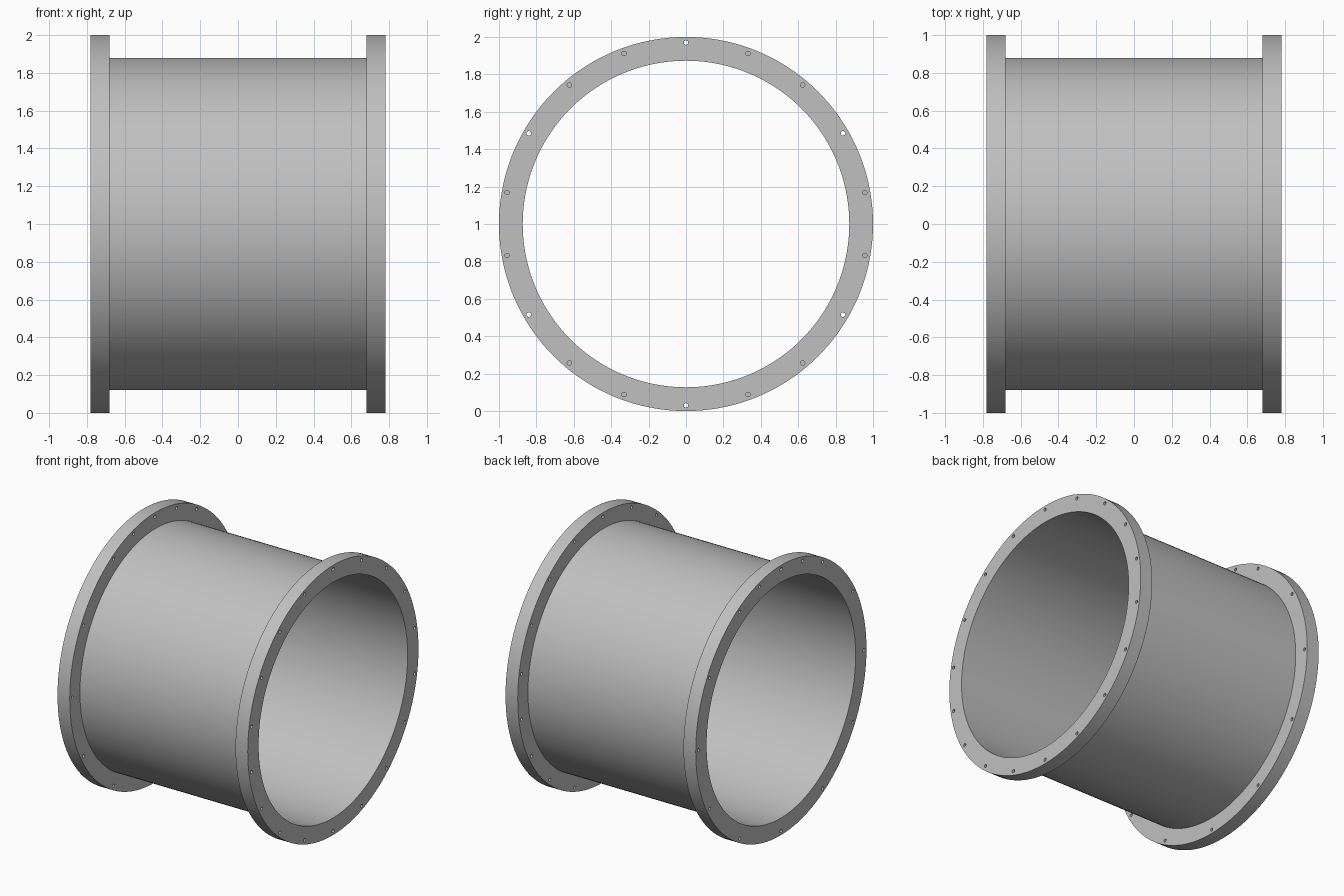
import bpy
import bmesh
import math
from mathutils import Matrix, Vector

if "Cube" in bpy.data.objects:
    bpy.data.objects.remove(bpy.data.objects["Cube"], do_unlink=True)

BORE, PIPE, RIM = 0.873, 0.88, 1.0       # radii
PIPE_END, FLANGE_END = 0.68, 0.78        # distances along x
BOLT_CIRCLE, BOLT_RADIUS = 0.97, 0.012
CENTRE = Vector((0, 0, 1))

grey = bpy.data.materials.new("steel grey")
grey.use_nodes = True
colour = (0.53, 0.53, 0.53, 1)
grey.diffuse_color = colour
grey.node_tree.nodes["Principled BSDF"].inputs["Base Color"].default_value = colour


def add_object(name, bm):
    bmesh.ops.recalc_face_normals(bm, faces=bm.faces)
    mesh = bpy.data.meshes.new(name)
    bm.to_mesh(mesh)
    bm.free()
    mesh.materials.append(grey)
    obj = bpy.data.objects.new(name, mesh)
    bpy.context.collection.objects.link(obj)
    return obj


def ring(name, x0, x1, inner, outer, steps=144):
    """Rectangular profile spun around the x axis."""
    bm = bmesh.new()
    profile = [(x0, inner), (x1, inner), (x1, outer), (x0, outer)]
    verts = [bm.verts.new((x, 0, 1 + r)) for x, r in profile]
    edges = [bm.edges.new((verts[i], verts[i - 1])) for i in range(4)]
    bmesh.ops.spin(bm, geom=verts + edges, cent=CENTRE, axis=(1, 0, 0),
                   angle=math.tau, steps=steps, use_merge=True)
    bmesh.ops.remove_doubles(bm, verts=bm.verts, dist=1e-5)
    return add_object(name, bm)


def drill(obj, x, angles):
    """Cut bolt holes at the given angles from the top."""
    bm = bmesh.new()
    for a in angles:
        t = math.radians(a)
        spot = CENTRE + Vector((x, BOLT_CIRCLE * math.sin(t), BOLT_CIRCLE * math.cos(t)))
        bmesh.ops.create_cone(
            bm, cap_ends=True, segments=16, radius1=BOLT_RADIUS, radius2=BOLT_RADIUS,
            depth=0.3, matrix=Matrix.Translation(spot) @ Matrix.Rotation(math.pi / 2, 4, "Y"))
    cutter = add_object("hole_cutter", bm)
    cutter.hide_render = True
    mod = obj.modifiers.new("bolt holes", "BOOLEAN")
    mod.operation, mod.solver, mod.object = "DIFFERENCE", "EXACT", cutter
    bpy.context.view_layer.objects.active = obj
    bpy.ops.object.modifier_apply(modifier=mod.name)
    bpy.data.objects.remove(cutter, do_unlink=True)


# Thin tube between the two flanges
pipe = ring("pipe_wall", -PIPE_END, PIPE_END, BORE, PIPE)

# End flanges, each with its own bolt pattern
left_flange = ring("left_flange", PIPE_END, FLANGE_END, BORE, RIM)
drill(left_flange, FLANGE_END, range(0, 360, 20))
right_flange = ring("right_flange", -FLANGE_END, -PIPE_END, BORE, RIM)
drill(right_flange, -FLANGE_END, [*range(0, 360, 30), -15, 15])

# Smooth curved walls, crisp rims
bpy.ops.object.select_all(action="DESELECT")
for part in (pipe, left_flange, right_flange):
    part.select_set(True)
bpy.context.view_layer.objects.active = pipe
bpy.ops.object.shade_smooth_by_angle(angle=math.radians(30))
